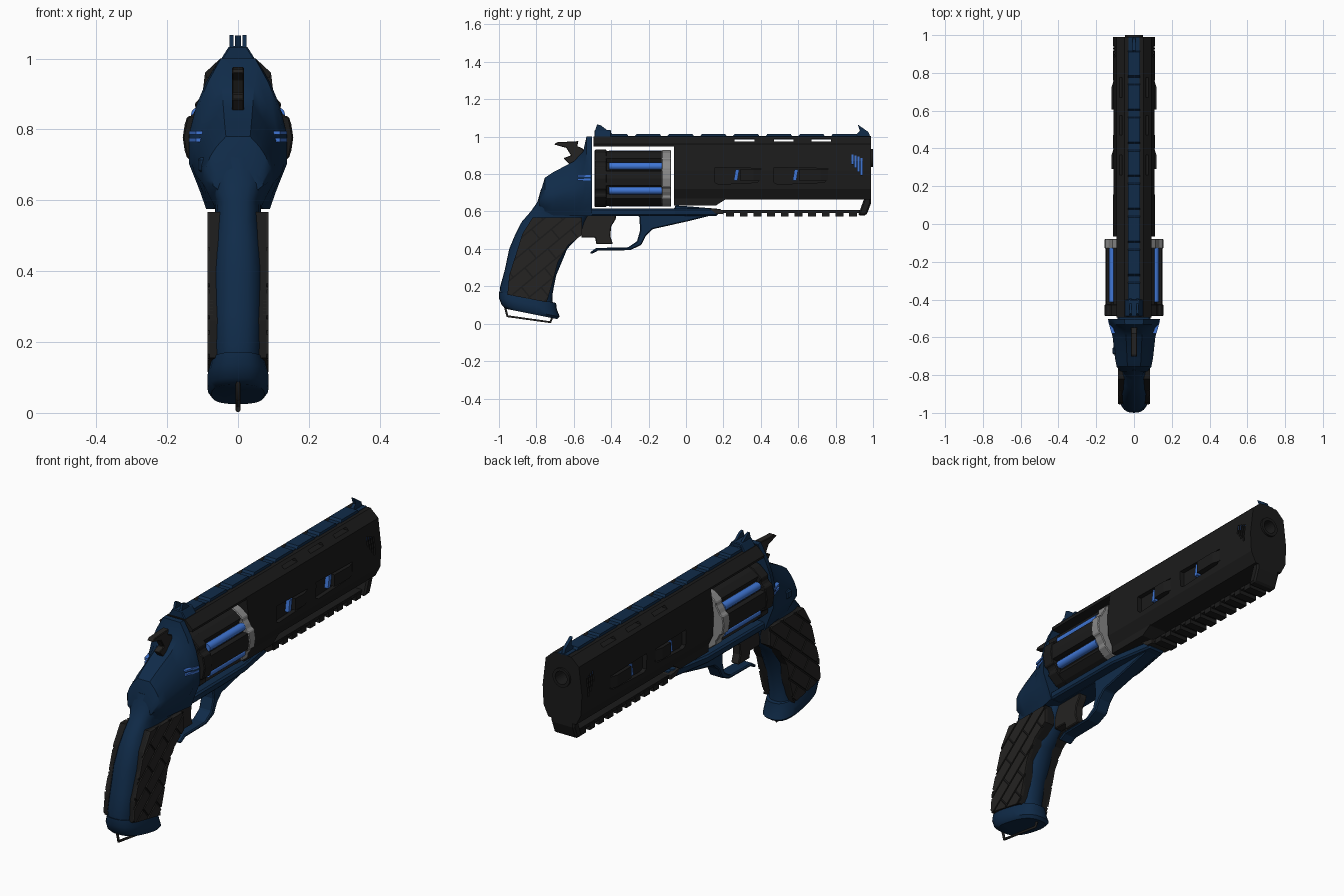
import bpy, bmesh, math
from mathutils import Vector

if "Cube" in bpy.data.objects:
    bpy.data.objects.remove(bpy.data.objects["Cube"])


def material(name, r, g, b):
    m = bpy.data.materials.new(name)
    m.diffuse_color = (r, g, b, 1)
    m.use_nodes = True
    m.node_tree.nodes["Principled BSDF"].inputs["Base Color"].default_value = m.diffuse_color
    return m


NAVY = material("navy", .005, .024, .066)
BLACK = material("gunmetal_black", .011, .011, .011)
CHAR = material("charcoal", .018, .017, .016)
GREY = material("steel_grey", .25, .25, .25)
GLOW = material("bright_blue", .05, .18, .66)


def finish(bm, name, mat, bevel=0, smooth=0):
    bmesh.ops.recalc_face_normals(bm, faces=bm.faces[:])
    me = bpy.data.meshes.new(name)
    bm.to_mesh(me)
    bm.free()
    ob = bpy.data.objects.new(name, me)
    bpy.context.collection.objects.link(ob)
    me.materials.append(mat)
    if bevel:
        mod = ob.modifiers.new("edge", 'BEVEL')
        mod.width, mod.segments, mod.limit_method = bevel, 1, 'ANGLE'
    if smooth:
        bpy.ops.object.select_all(action='DESELECT')
        ob.select_set(True)
        bpy.context.view_layer.objects.active = ob
        bpy.ops.object.shade_smooth_by_angle(angle=math.radians(smooth))
    return ob


def loft(bm, sections):
    rings = [[bm.verts.new(p) for p in s] for s in sections]
    n = len(rings[0])
    for a, b in zip(rings, rings[1:]):
        for i in range(n):
            bm.faces.new((a[i], a[(i + 1) % n], b[(i + 1) % n], b[i]))
    bm.faces.new(rings[0])
    bm.faces.new(rings[-1])


def add_prism(bm, axis, pts, lo, hi):
    """Extrude a 2D outline: x takes (y,z), y takes (x,z), z takes (x,y)."""
    def at(p, d):
        return {'x': (d, p[0], p[1]), 'y': (p[0], d, p[1]), 'z': (p[0], p[1], d)}[axis]
    loft(bm, [[at(p, lo) for p in pts], [at(p, hi) for p in pts]])


def prism(name, mat, axis, pts, lo, hi, bevel=0, smooth=0):
    bm = bmesh.new()
    add_prism(bm, axis, pts, lo, hi)
    return finish(bm, name, mat, bevel, smooth)


def box(bm, x0, x1, y0, y1, z0, z1):
    add_prism(bm, 'x', [(y0, z0), (y1, z0), (y1, z1), (y0, z1)], x0, x1)


def both(half):
    """Complete a half outline by mirroring it across x = 0."""
    return half + [(-x, z) for x, z in reversed(half)]


def circle(r, cz, n=24, cx=0):
    return [(cx + r * math.cos(2 * math.pi * i / n), cz + r * math.sin(2 * math.pi * i / n)) for i in range(n)]


def cut(ob, bm):
    c = finish(bm, "cutter", BLACK)
    c.hide_render = True
    mod = ob.modifiers.new("cut", 'BOOLEAN')
    mod.operation, mod.solver, mod.object = 'DIFFERENCE', 'EXACT', c
    bpy.context.view_layer.objects.active = ob
    bpy.ops.object.modifier_apply(modifier=mod.name)
    bpy.data.objects.remove(c)


# Barrel shroud with bore, vent slots, side pockets and muzzle slits
barrel = prism("barrel_shroud", BLACK, 'y',
               both([(.05, 1.0), (.093, .96), (.11, .82), (.105, .72), (.078, .665)]), -.065, .99)
bm = bmesh.new()
add_prism(bm, 'y', circle(.033, .885), .75, 1.1)
for y in (.26, .47, .67):
    box(bm, -.2, .2, y, y + .105, .974, .988)
POCKETS = ((.155, .40), (.47, .76))
SLITS = [(.885 + i * .016, .905 - i * .006, .89 - i * .02) for i in range(4)]
for s in (-1, 1):
    for y0, y1 in POCKETS:
        pts = [(y0, .755), (y0 + .02, .745), (y1 - .02, .755), (y1, .775), (y1, .83), (y0, .835)]
        add_prism(bm, 'x', pts, s * .085, s * .2)
    for y, top, bot in SLITS:
        box(bm, s * .09, s * .2, y, y + .01, bot - .035, top)
cut(barrel, bm)

# Blue inserts inside the pockets and slits
bm = bmesh.new()
for s in (-1, 1):
    for y0, y1 in POCKETS:
        yb = y0 + .1
        add_prism(bm, 'x', [(yb, .765), (yb + .02, .765), (yb + .03, .825), (yb + .01, .825)], s * .08, s * .105)
    for y, top, bot in SLITS:
        box(bm, s * .08, s * .096, y, y + .01, bot - .035, top)
finish(bm, "barrel_glow_inserts", GLOW)

# Raised wedges at the end of each pocket
bm = bmesh.new()
for s in (-1, 1):
    for y0, y1 in POCKETS:
        ya = y0 + .135
        pts = [(s * .08, ya), (s * .118, ya), (s * .12, y1 - .04), (s * .108, y1), (s * .08, y1)]
        add_prism(bm, 'z', pts, .765, .825)
finish(bm, "pocket_wedges", BLACK)

# Muzzle ring, top strap and barrel underside
ring = prism("muzzle_ring", BLACK, 'y', circle(.048, .885), .97, 1.0, smooth=30)
bm = bmesh.new()
add_prism(bm, 'y', circle(.033, .885), .9, 1.1)
cut(ring, bm)
prism("top_strap", BLACK, 'y', both([(.05, 1.0), (.093, .96), (.09, .947)]), -.495, -.065)
prism("barrel_underside", BLACK, 'x', [(-.065, .68), (-.065, .632), (.16, .632), (.22, .67), (.22, .68)], -.08, .08)

# Accessory rail below the barrel, with teeth and front post
bm = bmesh.new()
box(bm, -.045, .045, .17, .95, .592, .607)
for i in range(10):
    y = .215 + i * .073
    box(bm, -.05, .05, y, y + .042, .573, .6)
finish(bm, "lower_rail", BLACK)
prism("rail_front_post", BLACK, 'x',
      [(.93, .607), (.955, .675), (.99, .69), (.99, .645), (.965, .58), (.92, .578)], -.065, .065, .008)
prism("hinge_block", CHAR, 'x', [(.12, .62), (.2, .607), (.2, .585), (.16, .588)], -.055, .055)

# Top rib in segments, with sights
bm = bmesh.new()
box(bm, -.028, .028, -.49, .99, .985, 1.003)
for i in range(8):
    y = -.46 + i * .175
    add_prism(bm, 'x', [(y, .99), (y + .02, 1.014), (y + .145, 1.014), (y + .16, .99)], -.033, .033)
finish(bm, "top_rib", NAVY)
prism("front_sight", NAVY, 'x', [(.9, 1.0), (.93, 1.03), (.918, 1.065), (.975, 1.025), (.985, 1.0)], -.008, .008)
prism("rear_sight_base", NAVY, 'y', both([(.025, 1.035), (.05, .995)]), -.49, -.4, .004)
bm = bmesh.new()
for s in (-1, 1):
    add_prism(bm, 'x', [(-.49, 1.02), (-.475, 1.066), (-.455, 1.06), (-.395, 1.015)], s * .012, s * .024)
finish(bm, "rear_sight_posts", NAVY)

# Cylinder: fluted body, notched rear rim, grey front collar, blue tubes
AXIS = .777


def fluted(r_ridge, r_flute, half_deg):
    pts = []
    for k in range(6):
        for a, r in ((-half_deg, r_ridge), (0, r_ridge), (half_deg, r_ridge),
                     (half_deg + 4, r_flute), (30, r_flute), (56 - half_deg, r_flute)):
            t = math.radians(k * 60 + a)
            pts.append((r * math.cos(t), AXIS + r * math.sin(t)))
    return pts


prism("cylinder_body", BLACK, 'y', fluted(.152, .128, 15), -.44, -.13)
prism("cylinder_rear_rim", BLACK, 'y', fluted(.156, .143, 22), -.488, -.425, .004)
prism("cylinder_collar", GREY, 'y', fluted(.156, .145, 17), -.13, -.079, .004)
bm = bmesh.new()
for k in range(6):
    t = math.radians(30 + 60 * k)
    add_prism(bm, 'y', circle(.02, AXIS + .13 * math.sin(t), 12, .13 * math.cos(t)), -.412, -.128)
finish(bm, "cylinder_glow_tubes", GLOW, smooth=40)

# Rear frame, lofted towards the back
HALF = [(.37, 1), (.66, .84), (.85, .69), (1, .5), (1, .3), (.78, .12), (.65, 0)]
bm = bmesh.new()
loft(bm, [[(x, y, z) for x, z in both([(u * hw, bot + t * (top - bot)) for u, t in HALF])]
          for y, top, bot, hw in ((-.503, 1.0, .575, .138), (-.532, 1.0, .575, .13), (-.55, .92, .575, .124),
                                  (-.6, .868, .575, .113), (-.715, .807, .58, .1),
                                  (-.755, .78, .6, .092), (-.782, .69, .62, .07))])
finish(bm, "rear_frame", NAVY, smooth=35)
bm = bmesh.new()
for s in (-1, 1):
    for z in (.77, .79):
        add_prism(bm, 'z', [(s * .1, -.58), (s * .119, -.58), (s * .138, -.51), (s * .1, -.51)], z - .005, z + .005)
finish(bm, "frame_glow_stripes", GLOW)
bm = bmesh.new()
box(bm, -.113, -.08, -.69, -.65, .68, .72)
finish(bm, "release_latch", NAVY, .006)

# Lower frame and trigger guard
prism("lower_frame", NAVY, 'z', [(.088, -.52), (.085, -.06), (.045, .17), (-.045, .17), (-.085, -.06), (-.088, -.52)],
      .577, .617, .008)
prism("trigger_guard", NAVY, 'x',
      [(-.52, .617), (-.06, .617), (-.06, .632), (.02, .627), (.19, .612), (.19, .592), (.02, .55), (-.18, .505),
       (-.215, .47), (-.24, .42), (-.30, .393), (-.47, .391), (-.505, .372), (-.515, .38), (-.48, .405),
       (-.31, .408), (-.262, .44), (-.245, .50), (-.25, .575), (-.55, .575)], -.036, .036, .005)

# Trigger and hammer
prism("trigger", CHAR, 'x', [(-.56, .58), (-.375, .58), (-.375, .56), (-.40, .52), (-.405, .47), (-.39, .425),
                             (-.48, .425), (-.485, .46), (-.56, .46)], -.022, .022, .004)
prism("hammer", CHAR, 'x', [(-.705, .958), (-.69, .97), (-.575, .976), (-.582, .95), (-.55, .935), (-.54, .86),
                            (-.62, .85), (-.655, .885), (-.615, .9), (-.64, .94)], -.017, .017, .003)


# Grip and butt cap, lofted upwards with a tilted base
def grip_ring(z, yb, yf, hw, tilt):
    pts = []
    for i in range(24):
        c, s = math.cos(i * math.pi / 12), math.sin(i * math.pi / 12)
        y = (yb + yf) / 2 + (yf - yb) / 2 * math.copysign(abs(c) ** .75, c)
        pts.append((hw * math.copysign(abs(s) ** .75, s), y, z + tilt * (y + .84)))
    return pts


bm = bmesh.new()
loft(bm, [grip_ring(*a) for a in ((.11, -.99, -.71, .073, -.2), (.17, -.995, -.715, .073, -.15),
                                  (.27, -.97, -.695, .077, -.1), (.40, -.945, -.635, .077, 0),
                                  (.48, -.912, -.56, .075, 0), (.545, -.878, -.54, .066, 0),
                                  (.60, -.83, -.51, .065, 0), (.65, -.795, -.51, .088, 0), (.72, -.775, -.53, .088, 0))])
finish(bm, "grip", NAVY, smooth=40)
bm = bmesh.new()
loft(bm, [grip_ring(*a) for a in ((.055, -.965, -.69, .075, -.2), (.07, -.985, -.675, .086, -.2),
                                  (.105, -1.0, -.69, .086, -.2), (.14, -1.0, -.695, .076, -.2))])
finish(bm, "butt_cap", NAVY, smooth=40)

# Grip panels: black backing plus staggered plates clipped from one outline
PANEL = [(-.82, .567), (-.555, .567), (-.555, .475), (-.63, .42), (-.685, .33), (-.715, .215), (-.745, .115),
         (-.955, .155), (-.945, .26), (-.90, .40), (-.875, .48)]


def clip(bm, d, offset, sign):
    n = Vector((0, d[0], d[1])) * sign
    bmesh.ops.bisect_plane(bm, geom=bm.verts[:] + bm.edges[:] + bm.faces[:], clear_outer=True,
                           plane_co=Vector((0, -.8, .35)) + n * sign * offset, plane_no=n)
    edges = [e for e in bm.edges if e.is_boundary]
    if edges:
        bmesh.ops.holes_fill(bm, edges=edges)


ACROSS, ALONG, GAP = (-.64, .77), (.77, .64), .004
for side, s in (("right", 1), ("left", -1)):
    prism(side + "_panel_backing", BLACK, 'x', PANEL, s * .03, s * .08)
    plates = bmesh.new()
    for i in range(-5, 6):
        for j in range(-3, 4):
            a, b = i * .068, j * .16 + (i % 2) * .08
            bm = bmesh.new()
            add_prism(bm, 'x', PANEL, s * .07, s * .086)
            for d, lo, hi in ((ACROSS, a, a + .068), (ALONG, b, b + .16)):
                clip(bm, d, hi - GAP, 1)
                clip(bm, d, lo + GAP, -1)
            tmp = bpy.data.meshes.new("tmp")
            bm.to_mesh(tmp)
            bm.free()
            plates.from_mesh(tmp)
            bpy.data.meshes.remove(tmp)
    finish(plates, side + "_grip_plates", CHAR)

# Lanyard loop under the butt
cu = bpy.data.curves.new("lanyard_loop", 'CURVE')
cu.dimensions, cu.bevel_depth, cu.bevel_resolution = '3D', .007, 1
sp = cu.splines.new('POLY')
sp.points.add(3)
for p, (y, z) in zip(sp.points, ((-.97, .1), (-.955, .04), (-.725, .008), (-.71, .05))):
    p.co = (0, y, z, 1)
loop = bpy.data.objects.new("lanyard_loop", cu)
cu.materials.append(CHAR)
bpy.context.collection.objects.link(loop)
